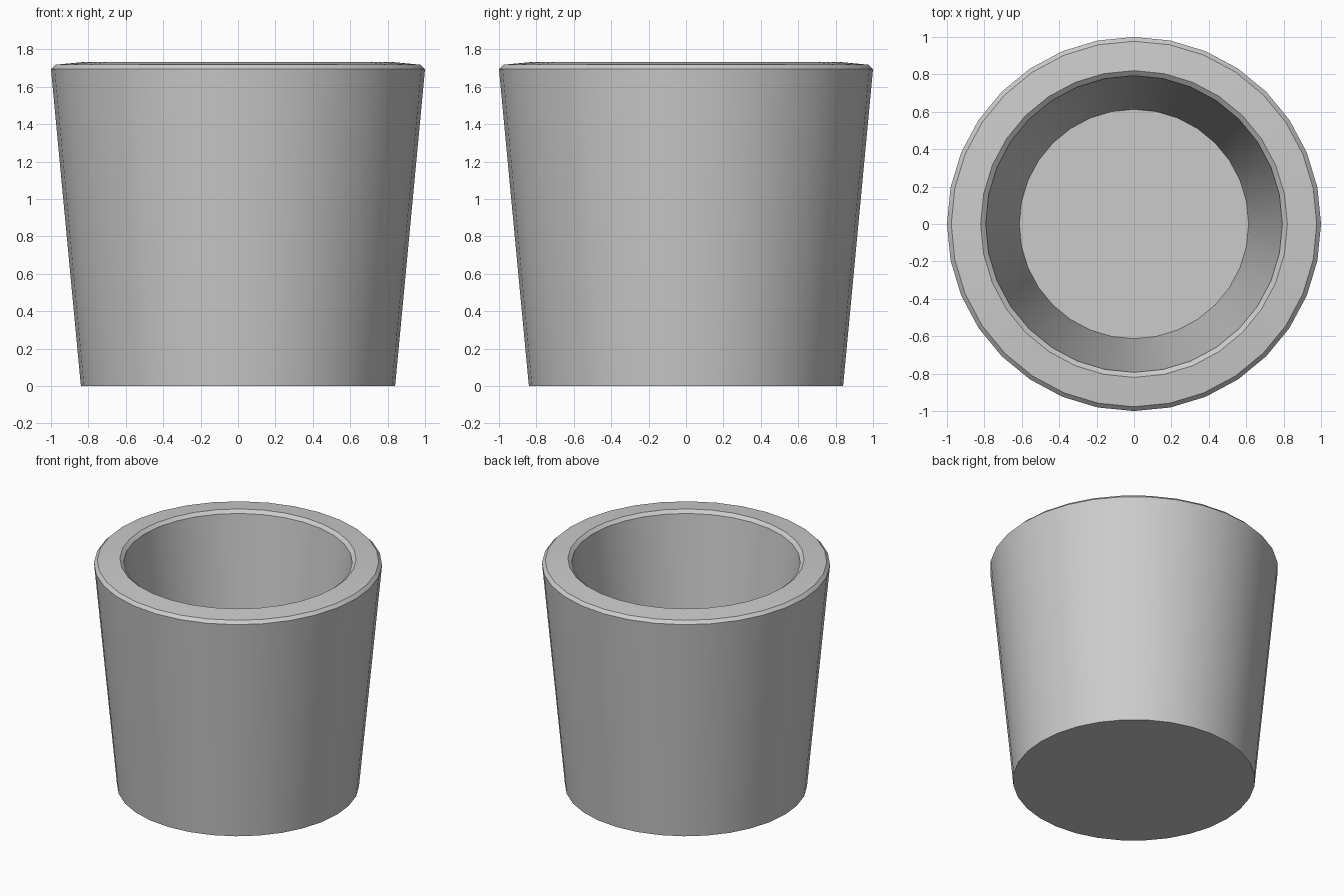
import bpy, bmesh, math

if "Cube" in bpy.data.objects:
    bpy.data.objects.remove(bpy.data.objects["Cube"])

SIDES = 32

# Cup profile (radius, height): outer wall, bevelled rim, inner wall, floor
PROFILE = [(0.84, 0.0), (1.0, 1.695), (0.977, 1.718), (0.82, 1.733),
           (0.793, 1.711), (0.613, 0.24)]

bm = bmesh.new()
rings = []
for r, z in PROFILE:
    rings.append([bm.verts.new((r * math.cos(2 * math.pi * i / SIDES),
                                r * math.sin(2 * math.pi * i / SIDES), z))
                  for i in range(SIDES)])

# Walls and rim
for a, b in zip(rings, rings[1:]):
    for i in range(SIDES):
        j = (i + 1) % SIDES
        bm.faces.new((a[i], a[j], b[j], b[i]))

# Underside and inner floor
bm.faces.new(rings[0][::-1])
bm.faces.new(rings[-1])
bmesh.ops.recalc_face_normals(bm, faces=bm.faces)

mesh = bpy.data.meshes.new("cup")
bm.to_mesh(mesh)
bm.free()
cup = bpy.data.objects.new("cup", mesh)
bpy.context.collection.objects.link(cup)

# Smooth round walls, crisp rim edges
bpy.context.view_layer.objects.active = cup
cup.select_set(True)
bpy.ops.object.shade_smooth_by_angle(angle=math.radians(30))
